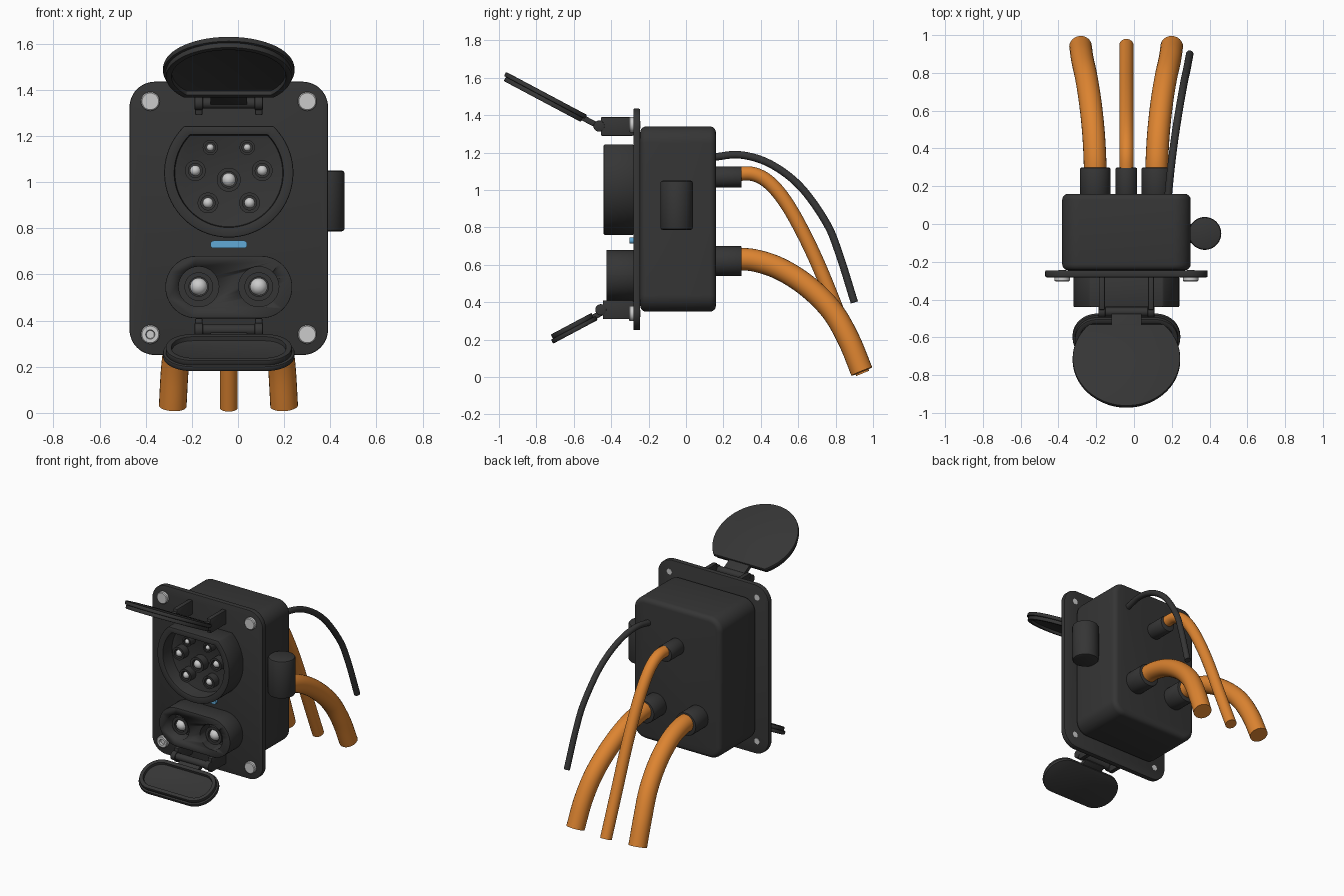
import bpy, bmesh, math
from mathutils import Matrix, Vector

if "Cube" in bpy.data.objects:
    bpy.data.objects.remove(bpy.data.objects["Cube"])


def material(name, rgb):
    m = bpy.data.materials.new(name)
    m.diffuse_color = (*rgb, 1)
    m.use_nodes = True
    m.node_tree.nodes["Principled BSDF"].inputs["Base Color"].default_value = m.diffuse_color
    return m


BLACK = material("black plastic", (0.036, 0.036, 0.036))
ORANGE = material("orange cable", (0.72, 0.23, 0.03))
SILVER = material("silver metal", (0.6, 0.6, 0.6))
BLUE = material("blue light", (0.12, 0.4, 0.68))
CX = -0.04  # symmetry line of the body


def finish(name, bm, mat, bevel=0, segs=2):
    bmesh.ops.recalc_face_normals(bm, faces=bm.faces)
    me = bpy.data.meshes.new(name)
    bm.to_mesh(me)
    bm.free()
    me.materials.append(mat)
    ob = bpy.data.objects.new(name, me)
    bpy.context.collection.objects.link(ob)
    bpy.ops.object.select_all(action='DESELECT')
    ob.select_set(True)
    bpy.context.view_layer.objects.active = ob
    if bevel:
        b = ob.modifiers.new("bevel", 'BEVEL')
        b.width, b.segments, b.limit_method = bevel, segs, 'ANGLE'
        b.angle_limit = math.radians(40)
        bpy.ops.object.modifier_apply(modifier="bevel")
    bpy.ops.object.shade_smooth_by_angle(angle=math.radians(35))
    return ob


def frame(origin, u, v, w):
    m = Matrix((u, v, w)).transposed().to_4x4()
    m.translation = Vector(origin)
    return m


def facing(x, y, z):
    """Profile plane seen from the front, growing towards -y."""
    return frame((x, y, z), (1, 0, 0), (0, 0, -1), (0, -1, 0))


def loft(name, layers, mat, m, bevel=0, segs=2):
    """Join matching profiles at the given heights and cap both ends."""
    bm = bmesh.new()
    rings = [[bm.verts.new(m @ Vector((u, v, h))) for u, v in p] for p, h in layers]
    for a, b in zip(rings, rings[1:]):
        for i in range(len(a)):
            j = (i + 1) % len(a)
            bm.faces.new((a[i], a[j], b[j], b[i]))
    bm.faces.new(rings[0])
    bm.faces.new(rings[-1])
    return finish(name, bm, mat, bevel, segs)


def rounded(hw, hh, r, n=12):
    pts = []
    for k, (sx, sy) in enumerate(((1, 1), (-1, 1), (-1, -1), (1, -1))):
        for i in range(n + 1):
            a = math.pi / 2 * (k + i / n)
            pts.append((sx * (hw - r) + r * math.cos(a), sy * (hh - r + 1e-4) + r * math.sin(a)))
    return pts


def flat_circle(r, flat, n=56):
    a0 = -math.asin(flat / r)
    span = math.pi - 2 * a0
    return [(r * math.cos(a0 + span * i / n), r * math.sin(a0 + span * i / n)) for i in range(n + 1)]


def circle(r, n=32):
    return [(r * math.cos(2 * math.pi * i / n), r * math.sin(2 * math.pi * i / n)) for i in range(n)]


def turned(name, prof, mat, m, n=32, bevel=0):
    return loft(name, [(circle(max(r, 0.001), n), h) for r, h in prof], mat, m, bevel)


def box(name, lo, hi, mat, bevel=0.006):
    c = [(a + b) / 2 for a, b in zip(lo, hi)]
    s = [b - a for a, b in zip(lo, hi)]
    bm = bmesh.new()
    bmesh.ops.create_cube(bm, size=1, matrix=Matrix.Translation(c) @ Matrix.Diagonal((*s, 1)))
    return finish(name, bm, mat, bevel)


def cable(name, pts, r, mat):
    """Smooth tube through the points."""
    p = [Vector(q) for q in pts]
    p = [2 * p[0] - p[1]] + p + [2 * p[-1] - p[-2]]
    path = []
    for i in range(1, len(p) - 2):
        a, b, c, d = p[i - 1:i + 3]
        for k in range(8):
            t = k / 8
            path.append(0.5 * (2 * b + (c - a) * t + (2 * a - 5 * b + 4 * c - d) * t * t
                               + (3 * b - a - 3 * c + d) * t ** 3))
    path.append(p[-2])
    bm = bmesh.new()
    rings = []
    for i, q in enumerate(path):
        t = (path[min(i + 1, len(path) - 1)] - path[max(i - 1, 0)]).normalized()
        side = Vector((1, 0, 0))
        side = (side - t * side.dot(t)).normalized()
        up = t.cross(side)
        rings.append([bm.verts.new(q + side * u + up * v) for u, v in circle(r, 24)])
    for a, b in zip(rings, rings[1:]):
        for i in range(24):
            bm.faces.new((a[i], a[(i + 1) % 24], b[(i + 1) % 24], b[i]))
    bm.faces.new(rings[0])
    bm.faces.new(rings[-1])
    return finish(name, bm, mat)


# Mounting plate and rear housing
loft("mounting_plate", [(rounded(0.43, 0.592, 0.11), 0), (rounded(0.43, 0.592, 0.11), 0.037)],
     BLACK, facing(CX, -0.245, 0.843), 0.006)
loft("rear_housing", [(rounded(0.34, 0.495, 0.09), 0), (rounded(0.34, 0.495, 0.09), 0.405)],
     BLACK, facing(CX, 0.16, 0.845), 0.032, 4)

# Corner bolts, one with an open socket
for x in (-0.38, 0.30):
    for z in (0.34, 1.35):
        prof = [(0.02, 0), (0.02, 0.03), (0.041, 0.03), (0.041, 0.056), (0.036, 0.061)]
        if x < 0 and z < 1:
            prof += [(0.02, 0.061), (0.017, 0.045)]
        turned("bolt", prof, SILVER, facing(x, -0.243, z))

# Upper socket with seven contacts
Z1 = 1.04
loft("upper_socket", [(flat_circle(0.28, 0.203), 0), (flat_circle(0.28, 0.203), 0.16),
                      (flat_circle(0.235, 0.165), 0.16), (flat_circle(0.235, 0.165), 0.06)],
     BLACK, facing(CX, -0.28, Z1), 0.006)


def contact(x, y, z, sleeve, pin, depth):
    turned("contact_sleeve", [(sleeve, 0), (sleeve, depth), (sleeve * 0.68, depth),
                              (sleeve * 0.68, 0.004)], BLACK, facing(x, y, z))
    dome = [(pin * math.cos(a), depth - pin * 0.6 + pin * math.sin(a))
            for a in (math.pi / 2 * i / 6 for i in range(7))]
    turned("contact_pin", [(pin, 0)] + dome, SILVER, facing(x, y, z), 24)


for dx, z, sleeve, pin in ((0.08, 1.15, 0.033, 0.016), (0.145, 1.05, 0.045, 0.023),
                           (0.09, 0.91, 0.045, 0.023)):
    for s in (-1, 1):
        contact(CX + s * dx, -0.345, z, sleeve, pin, 0.055)
contact(CX, -0.345, 1.01, 0.052, 0.03, 0.055)

# Lower socket with two round wells
lower = loft("lower_socket", [(rounded(0.275, 0.135, 0.135), 0), (rounded(0.275, 0.135, 0.135), 0.145)],
             BLACK, facing(CX, -0.28, 0.545), 0.006)
for s in (-1, 1):
    x = CX + s * 0.13
    cutter = turned("well_cutter", [(0.087, 0.045), (0.087, 0.3)], BLACK, facing(x, -0.28, 0.547))
    cutter.hide_render = True
    mod = lower.modifiers.new("well", 'BOOLEAN')
    mod.object, mod.operation, mod.solver = cutter, 'DIFFERENCE', 'EXACT'
    bpy.context.view_layer.objects.active = lower
    bpy.ops.object.modifier_apply(modifier="well")
    bpy.data.objects.remove(cutter)
    contact(x, -0.32, 0.547, 0.062, 0.038, 0.08)

# Status light
loft("status_light", [(rounded(0.08, 0.016, 0.015), 0), (rounded(0.08, 0.016, 0.015), 0.025)],
     BLUE, facing(CX, -0.278, 0.73))

# Hinges and open lids
ANG = math.radians(28)
C, S = math.cos(ANG), math.sin(ANG)


def hinge(label, y, z, zlo, zhi):
    for s in (-1, 1):
        x = CX + s * 0.13
        box(label + "_hinge_arm", (x - 0.016, y + 0.01, zlo), (x + 0.016, -0.28, zhi), BLACK)
        turned(label + "_hinge_eye", [(0.03, -0.018), (0.03, 0.018)], BLACK,
               frame((x, y, z), (0, 1, 0), (0, 0, 1), (1, 0, 0)), 20, 0.004)
    turned(label + "_hinge_rod", [(0.024, -0.125), (0.024, 0.125)], BLACK,
           frame((CX, y, z), (0, 1, 0), (0, 0, 1), (1, 0, 0)), 20)


def lid(label, shape, m, tab_from, tab_to):
    loft(label + "_lid", [(shape(0), 0), (shape(0), 0.025)], BLACK, m, 0.006)
    loft(label + "_lid_rim", [(shape(0.012), 0.002), (shape(0.012), -0.024),
                              (shape(0.038), -0.024), (shape(0.038), -0.003)], BLACK, m, 0.004)
    mid, hl = (tab_from + tab_to) / 2, abs(tab_to - tab_from) / 2
    loft(label + "_lid_tab", [(rounded(0.08, hl, 0.01), -0.014), (rounded(0.08, hl, 0.01), 0.016)],
         BLACK, m @ Matrix.Translation((0, mid, 0)), 0.004)


hinge("upper", -0.465, 1.342, 1.29, 1.39)
lid("upper", lambda i: flat_circle(0.285 - i, 0.205 - i),
    frame((CX, -0.722, 1.476), (1, 0, 0), (0, -C, S), (0, S, C)), -0.30, -0.17)
hinge("lower", -0.455, 0.36, 0.31, 0.41)
lid("lower", lambda i: rounded(0.285 - i, 0.135 - i, 0.13 - i),
    frame((CX, -0.603, 0.264), (1, 0, 0), (0, -C, -S), (0, S, -C)), -0.175, -0.1)

# Side cylinder
turned("side_actuator", [(0.087, 0.787), (0.087, 1.05)], BLACK,
       frame((0.375, -0.05, 0), (1, 0, 0), (0, 1, 0), (0, 0, 1)), 40, 0.012)
box("actuator_mount", (0.28, -0.1, 0.83), (0.34, 0.0, 1.0), BLACK)

# Cable glands at the back
for x, z, r in ((CX, 1.07, 0.057), (-0.205, 0.62, 0.08), (0.12, 0.62, 0.08)):
    turned("cable_gland", [(r, 0), (r, 0.145)], BLACK,
           frame((x, 0.153, z), (1, 0, 0), (0, 0, 1), (0, 1, 0)), 32, 0.006)

# Cables
for x0, x1 in ((-0.205, -0.283), (0.12, 0.20)):
    run = ((0.25, 0.63, 0), (0.36, 0.625, 0.03), (0.5, 0.58, 0.14), (0.65, 0.485, 0.35),
           (0.78, 0.355, 0.62), (0.87, 0.2, 0.87), (0.94, 0.03, 1))
    cable("power_cable", [(x0 + (x1 - x0) * t, y, z) for y, z, t in run], 0.06, ORANGE)
run = ((0.25, 1.085), (0.36, 1.085), (0.45, 1.035), (0.54, 0.925), (0.635, 0.755),
       (0.725, 0.56), (0.83, 0.3), (0.945, 0.02))
cable("centre_cable", [(CX, y, z) for y, z in run], 0.038, ORANGE)
cable("signal_wire", [(0.18, 0.14, 1.175), (0.195, 0.29, 1.188), (0.215, 0.45, 1.14),
                      (0.24, 0.61, 1.02), (0.265, 0.75, 0.825), (0.28, 0.82, 0.655),
                      (0.295, 0.9, 0.4)], 0.02, BLACK)
